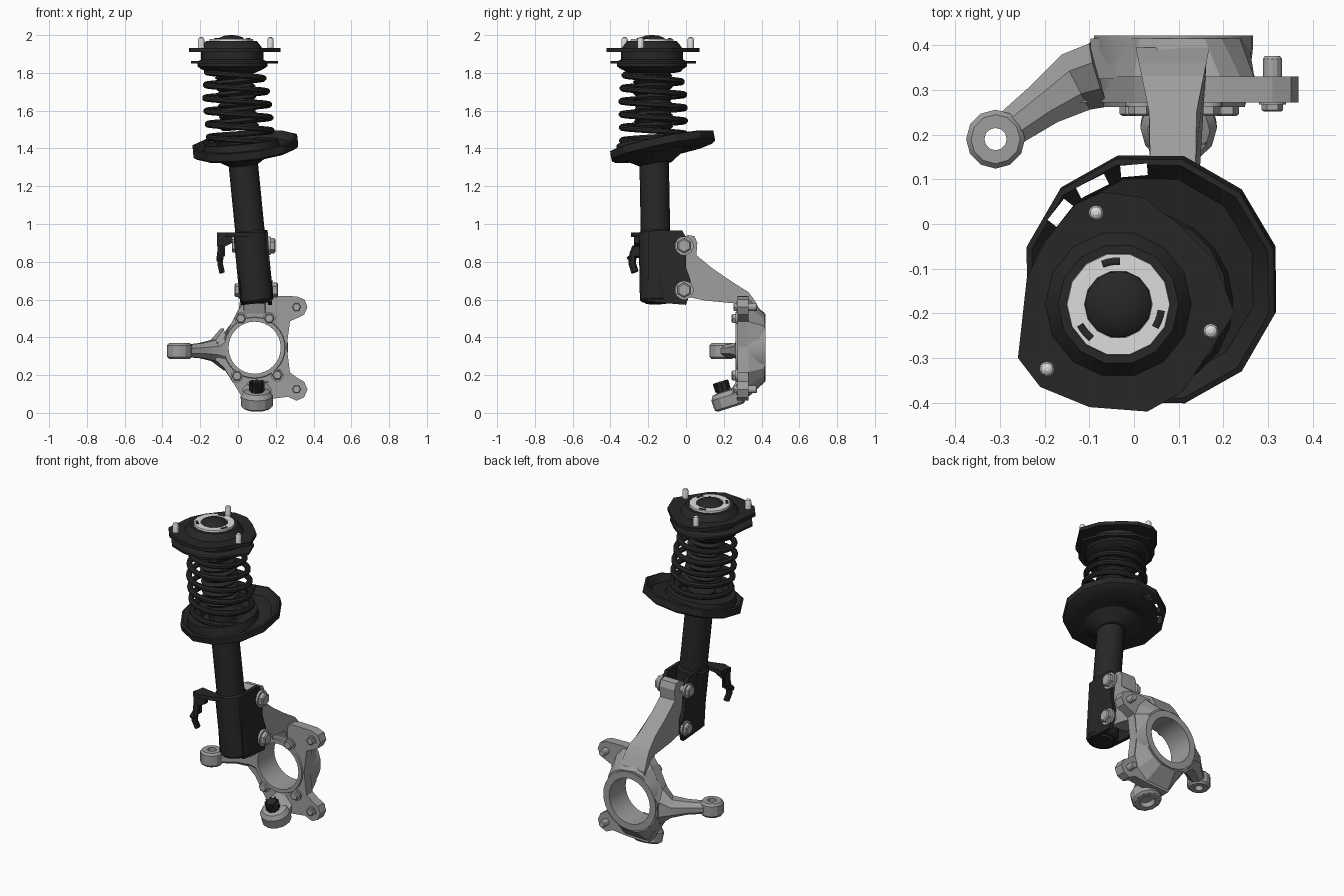
import bpy, bmesh, math
from mathutils import Vector, Matrix

if "Cube" in bpy.data.objects:
    bpy.data.objects.remove(bpy.data.objects["Cube"])

def material(name, v):
    m = bpy.data.materials.new(name)
    m.diffuse_color = (v, v, v, 1)
    m.use_nodes = True
    m.node_tree.nodes["Principled BSDF"].inputs["Base Color"].default_value = m.diffuse_color
    return m

BLACK = material("black_paint", 0.02)
CAST = material("cast_grey", 0.34)
STEEL = material("bolt_grey", 0.39)
BRIGHT = material("bright_steel", 0.72)

def finish(name, bm, mat, smooth=True):
    bmesh.ops.recalc_face_normals(bm, faces=bm.faces)
    me = bpy.data.meshes.new(name)
    bm.to_mesh(me)
    bm.free()
    ob = bpy.data.objects.new(name, me)
    bpy.context.collection.objects.link(ob)
    me.materials.append(mat)
    if smooth:
        bpy.ops.object.select_all(action='DESELECT')
        bpy.context.view_layer.objects.active = ob
        ob.select_set(True)
        bpy.ops.object.shade_smooth_by_angle(angle=math.radians(29))
    return ob

def skin(bm, rings, closed=False):
    n = len(rings[0])
    pairs = list(zip(rings, rings[1:])) + ([(rings[-1], rings[0])] if closed else [])
    for a, b in pairs:
        for i in range(n):
            bm.faces.new((a[i], a[(i + 1) % n], b[(i + 1) % n], b[i]))
    if not closed:
        bm.faces.new(rings[0])
        bm.faces.new(rings[-1])

def lathe(name, prof, mat, at=(0, 0, 0), axis=(0, 0, 1), n=20, closed=False, turn=0.0):
    """Turn (radius, height) points around an axis."""
    rot = Vector((0, 0, 1)).rotation_difference(Vector(axis)).to_matrix()
    bm = bmesh.new()
    rings = []
    for r, h in prof:
        rings.append([bm.verts.new(Vector(at) + rot @ Vector((
            r * math.cos(turn + math.tau * i / n), r * math.sin(turn + math.tau * i / n), h))) for i in range(n)])
    skin(bm, rings, closed)
    return finish(name, bm, mat)

def prism(name, pts, plane, lo, hi, mat, warp=None):
    """Extrude a flat outline along the axis missing from plane."""
    put = {'xy': lambda a, b, c: (a, b, c), 'xz': lambda a, b, c: (a, c, b),
           'yz': lambda a, b, c: (c, a, b)}[plane]
    bm = bmesh.new()
    skin(bm, [[bm.verts.new(put(a, b, c)) for a, b in pts] for c in (lo, hi)])
    if warp:
        for v in bm.verts:
            v.co = warp(v.co)
    return finish(name, bm, mat, False)

def sweep(name, path, radii, mat, n=8):
    """Run an oval section along a path; radii are (sideways, upward)."""
    bm = bmesh.new()
    rings = []
    path = [Vector(p) for p in path]
    for i, p in enumerate(path):
        d = (path[min(i + 1, len(path) - 1)] - path[max(i - 1, 0)]).normalized()
        ref = Vector((0, 0, 1)) if abs(d.z) < 0.9 else Vector((0, 1, 0))
        side = d.cross(ref).normalized()
        up = side.cross(d)
        a, b = radii[i] if isinstance(radii, list) else radii
        rings.append([bm.verts.new(p + side * a * math.cos(math.tau * (k + .5) / n)
                                   + up * b * math.sin(math.tau * (k + .5) / n)) for k in range(n)])
    skin(bm, rings)
    return finish(name, bm, mat)

def cut(ob, cutter):
    m = ob.modifiers.new("cut", 'BOOLEAN')
    m.operation, m.solver, m.object = 'DIFFERENCE', 'EXACT', cutter
    bpy.context.view_layer.objects.active = ob
    bpy.ops.object.modifier_apply(modifier=m.name)
    bpy.data.objects.remove(cutter)

def bolt(name, at, axis, r=0.03, h=0.03):
    lathe(name + "_washer", [(r * 1.25, -.005), (r * 1.25, h * .3)], STEEL, at, axis, 14)
    lathe(name + "_head", [(r, 0), (r, h * .85), (r * .8, h)], STEEL, at, axis, 6)

# strut axis
LOW, TOP = Vector((0.1, -0.155, 0.59)), Vector((-0.035, -0.18, 1.95))
AX = (TOP - LOW).normalized()
def on_axis(z):
    return LOW + (TOP - LOW) * ((z - LOW.z) / (TOP.z - LOW.z))

# damper tube, sleeve and dust boot
lathe("damper_tube", [(.06, -.01), (.078, .01), (.078, .86)], BLACK, LOW, AX)
lathe("bracket_sleeve", [(.082, 0), (.089, .01), (.089, .365), (.08, .375)], BLACK, LOW, AX)
boot = []
for i in range(11):
    boot += [(.09, .03 * i), (.105, .03 * i + .015)]
lathe("dust_boot", boot + [(.09, .33)], BLACK, on_axis(1.5), AX)

# clamp flanges that hold the knuckle
flange = [(-.2, .59), (-.2, .955), (-.15, .968), (-.02, .965), (.0, .93), (.0, .77), (.025, .7),
          (.02, .63), (.0, .572), (-.1, .58)]
lean = lambda c: Vector((c.x + (.78 - c.z) * .06, c.y, c.z))
for side, x in (("left", .004), ("right", .146)):
    prism("clamp_flange_" + side, flange, 'yz', x, x + .022, BLACK, lean)
for z in (.885, .65):
    x = (.78 - z) * .06
    lathe("clamp_bolt_shank", [(.02, 0), (.02, .2)], STEEL, (x - .01, -.01, z), (1, 0, 0), 12)
    bolt("clamp_bolt", (.168 + x, -.01, z), (1, 0, 0), .04, .036)
    bolt("clamp_nut", (.004 + x, -.01, z), (-1, 0, 0), .036, .03)

# hose bracket on the sleeve
prism("hose_bracket_arm", [(.08, -.23), (-.1, -.2), (-.11, -.27), (-.06, -.29), (.08, -.25)], 'xy', .93, .955, BLACK)
prism("hose_bracket_plate", [(-.112, .955), (-.03, .955), (-.03, .9), (-.07, .88), (-.07, .83), (-.108, .82)],
      'xz', -.275, -.25, BLACK)
sweep("hose_bracket_hook", [(-.095, -.265, .88), (-.09, -.28, .84), (-.095, -.285, .79), (-.085, -.27, .745)], (.017, .02), BLACK, 6)
sweep("hose_bracket_clip", [(-.09, -.235, .93), (-.095, -.255, .85), (-.1, -.305, .81)], (.016, .016), BLACK, 6)

# lower spring seat: tilted twelve-sided dish with slots
TILT = Vector((-.11, -.2, 1)).normalized()
SEAT = Vector((.04, -.122, 1.403))
seat = lathe("lower_spring_seat", [(.1, -.03), (.2, -.03), (.27, -.022), (.288, -.01), (.288, .03), (.275, .034),
             (.235, .0), (.1, -.0)], BLACK, SEAT, TILT, 12, True, math.radians(15))
for px, py, ang, w in ((-.165, .025, 52, .06), (-.093, .085, 27, .07), (0.0, .12, 5, .06)):
    bm = bmesh.new()
    bmesh.ops.create_cube(bm, size=1, matrix=Matrix.Translation((px, py, 1.42))
                          @ Matrix.Rotation(math.radians(ang), 4, 'Z') @ Matrix.Diagonal((w, .026, .4, 1)))
    cut(seat, finish("slot_cutter", bm, BLACK, False))
lathe("seat_collar", [(.085, -.09), (.1, -.08), (.17, -.035), (.19, -.02), (.19, .0), (.08, .0)],
      BLACK, on_axis(1.405), TILT, 20)
lathe("spring_pad", [(.12, -.03), (.205, -.03), (.195, .025), (.13, .025)], BLACK, on_axis(1.41), (-.1, -.08, 1), 20, True)

# coil spring
coil = []
STEPS, TURNS = 150, 6
for i in range(STEPS + 1):
    t = i / STEPS
    c = on_axis(1.425 + .415 * t)
    r = .168 - .028 * max(0, t - .6) / .4
    a = -math.tau * TURNS * t
    coil.append(c + Vector((r * math.cos(a), r * math.sin(a), 0)))
sweep("coil_spring", coil, (.0165, .0165), BLACK, 8)

# top mount
CX, CY = TOP.x, TOP.y
plate = [(-.26, -.3), (-.21, -.365), (-.1, -.41), (.03, -.42), (.11, -.375), (.225, -.2), (.18, -.08),
         (.1, .0), (.02, .06), (-.07, .072), (-.13, .045), (-.2, -.04), (-.24, -.12)]
prism("top_mount_plate", plate, 'xy', 1.91, 1.932, BLACK)
prism("top_mount_lower_plate", [(CX + (x - CX) * .95, CY + (y - CY) * .92) for x, y in plate], 'xy', 1.85, 1.863, BLACK)
lathe("upper_spring_seat", [(.12, 1.8), (.165, 1.82), (.185, 1.835), (.185, 1.86), (.165, 1.87), (.165, 1.91)],
      BLACK, (CX + .005, CY, 0), n=20)
lathe("top_mount_hub", [(.165, 1.93), (.15, 1.95), (.135, 1.968), (.05, 1.968)], BLACK, (CX, CY, 0), n=14)
lathe("bearing_ring", [(.074, 1.96), (.117, 1.96), (.115, 1.98), (.076, 1.98)], BRIGHT, (CX, CY, 0), n=14, closed=True)
lathe("bearing_cap", [(.075, 1.96), (.074, 1.975), (.06, 1.988), (.035, 1.997), (.01, 2.0)], BLACK, (CX, CY, 0))
for a in (100, 220, 340):
    path = []
    for k in (-12, -4, 4, 12):
        t = math.radians(a + k)
        path.append((CX + .097 * math.cos(t), CY + .097 * math.sin(t), 1.979))
    sweep("ring_notch", path, (.009, .005), BLACK, 8)
for x, y in ((-.085, .025), (.172, -.24), (-.195, -.325)):
    lathe("mount_stud", [(.017, 1.92), (.017, 1.975), (.013, 1.985), (.005, 1.99)], BRIGHT, (x, y, 0), n=12)

# knuckle body, with hub bore along y
HUB = (.088, 0, .345)
Y = (0, 1, 0)
outline = [(.0, .545), (.045, .6), (.195, .62), (.31, .617), (.352, .6), (.368, .56), (.35, .52), (.315, .503),
           (.275, .485), (.258, .35), (.275, .215), (.315, .185), (.35, .165), (.368, .125), (.35, .082),
           (.31, .065), (.265, .085), (.18, .075), (.03, .07), (-.075, .24), (-.12, .28), (-.12, .37), (-.08, .38), (-.04, .465)]
body = prism("knuckle_body", outline, 'xz', .272, .33, CAST)
cut(body, lathe("bore_cutter", [(.15, .2), (.15, .5)], CAST, HUB, Y, 32))
lathe("knuckle_hub", [(.138, .262), (.16, .262), (.165, .28), (.178, .39), (.178, .422), (.138, .422)],
      CAST, HUB, Y, 32, True)

# web that narrows from the body to the hub face
def narrow(c):
    if c.y < .4:
        return c
    d = Vector((c.x - HUB[0], 0, c.z - HUB[2]))
    return Vector((HUB[0], c.y, HUB[2])) + d * min(1, .188 / d.length)
web = [(.0, .545), (.045, .6), (.195, .61), (.24, .56), (.27, .485), (.256, .35), (.272, .215), (.25, .14), (.185, .085),
       (.03, .08), (-.03, .165), (-.085, .25), (-.11, .3), (-.1, .38), (-.04, .465)]
web_ob = prism("knuckle_web", web, 'xz', .325, .415, CAST, narrow)
cut(web_ob, lathe("bore_cutter", [(.15, .2), (.15, .5)], CAST, HUB, Y, 32))

# knuckle upper arm, widening towards the hub
arm = [(-.04, .86), (-.03, .92), (.01, .942), (.045, .935), (.06, .9), (.055, .835), (.14, .765), (.25, .69), (.33, .64),
       (.36, .6), (.395, .54), (.395, .51), (.28, .5), (.255, .58), (.1, .595), (.03, .61), (-.035, .62), (-.035, .75)]
prism("knuckle_upper_arm", arm, 'yz', .036, .138, CAST,
      lambda c: Vector((.088 + (c.x - .088) * (1 + 4 * max(0, c.y - .24)), c.y, c.z)))

# steering arm with eye
lathe("steering_eye", [(.025, .285), (.055, .285), (.066, .297), (.066, .358), (.055, .37), (.025, .37)],
      CAST, (-.31, .19, 0), n=12, closed=True)
sweep("steering_arm", [(-.275, .215, .327), (-.2, .27, .33), (-.13, .318, .33), (-.075, .335, .335)],
      [(.045, .036), (.055, .042), (.075, .06), (.08, .12)], CAST, 8)

# lower ball joint with castle nut
BJ, BAX = (.1, .222, .07), Vector((0, -.3, .95)).normalized()
lathe("ball_joint_cup", [(.035, -.02), (.045, -.045), (.07, -.045), (.084, -.035), (.086, .02), (.07, .045), (.03, .05)],
      CAST, BJ, BAX, 12)
sweep("ball_joint_neck", [(.1, .235, .075), (.1, .28, .11), (.1, .31, .16)], (.08, .045), CAST, 8)
lathe("ball_joint_nut", [(.036, .04), (.036, .075), (.028, .1)], BLACK, (.1, .212, .07), BAX, 10)
for i in range(8):
    t = math.tau * i / 8
    lathe("nut_tooth", [(.008, .05), (.008, .1)], BLACK,
          (.1 + .033 * math.cos(t), .212 + .033 * math.sin(t), .07 + .01 * math.sin(t)), BAX, 4)
sweep("split_pin", [(.05, .19, .145), (.1, .185, .15), (.16, .18, .165)], (.004, .004), STEEL, 6)

# hub bolts and caliper studs
for x, z in ((.015, .5), (.165, .5), (-.005, .195), (.208, .2)):
    bolt("hub_bolt", (x, .272, z), (0, -1, 0), .027, .03)
for z in (.56, .125):
    bolt("caliper_bolt", (.31, .274, z), (0, -1, 0), .024, .022)
    lathe("caliper_stud", [(.021, .32), (.021, .37), (.017, .376)], STEEL, (.31, 0, z), Y, 12)
